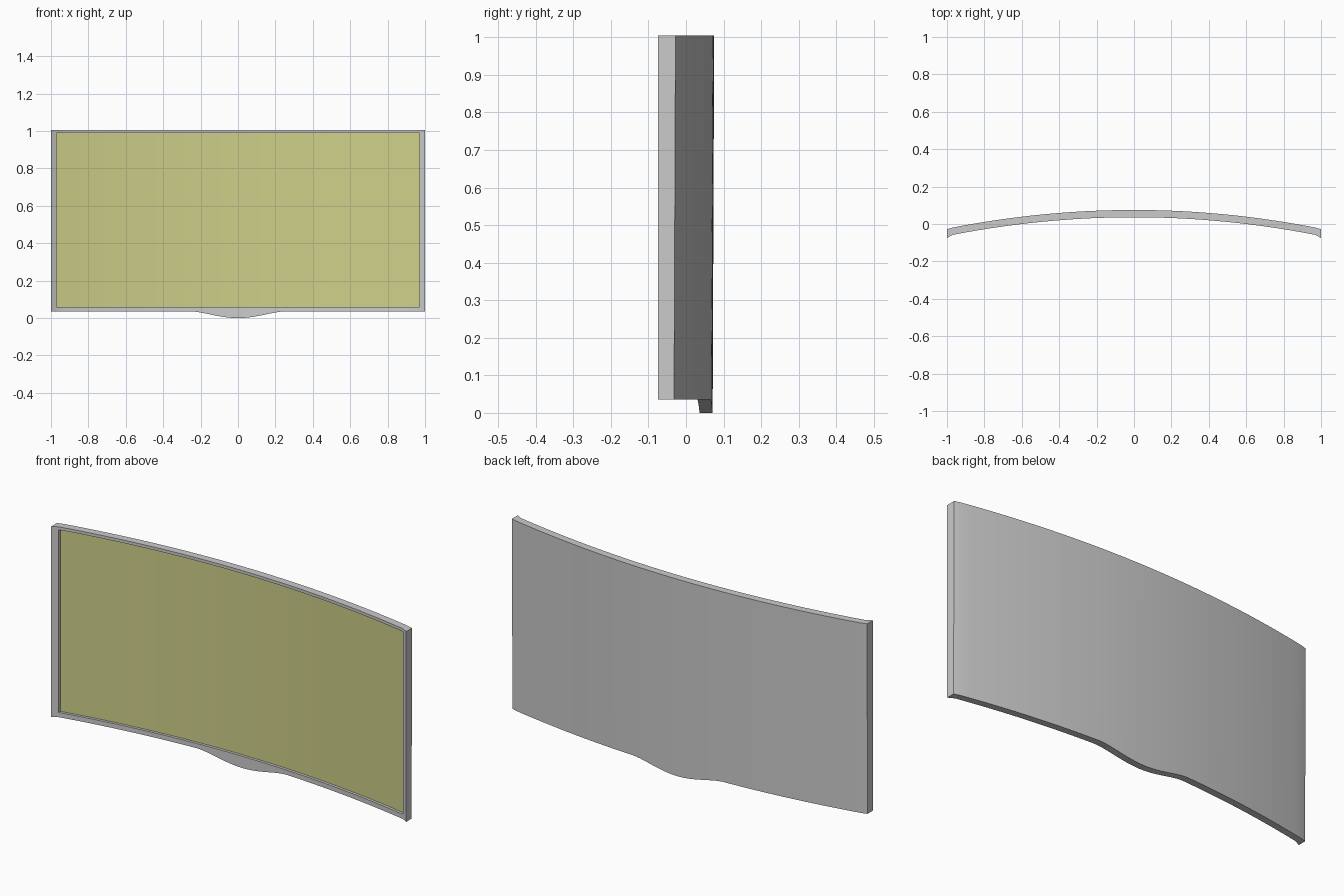
import bpy, bmesh, math

if "Cube" in bpy.data.objects:
    bpy.data.objects.remove(bpy.data.objects["Cube"])

BOTTOM, TOP = 0.036, 1.005          # panel height limits
INNER_LOW, INNER_HIGH = 0.06, 0.99  # screen opening
EDGE, OPEN_X, CHIN_X = 1.0, 0.97, 0.25
RECESS = 0.014


def front_y(x):
    return -0.075 if abs(x) == EDGE else 0.036 - 0.1 * x * x


def back_y(x, z):
    y = -0.028 if abs(x) == EDGE else 0.075 - 0.1 * x * x
    return y - 0.004 * (TOP - z)


def bottom_z(x):
    if abs(x) >= CHIN_X:
        return BOTTOM
    return BOTTOM * (1 - math.cos(math.pi / 2 * x / CHIN_X) ** 1.5)


def make_object(name, bm):
    bmesh.ops.recalc_face_normals(bm, faces=bm.faces)
    mesh = bpy.data.meshes.new(name)
    bm.to_mesh(mesh)
    bm.free()
    obj = bpy.data.objects.new(name, mesh)
    bpy.context.collection.objects.link(obj)
    bpy.ops.object.select_all(action='DESELECT')
    obj.select_set(True)
    bpy.context.view_layer.objects.active = obj
    bpy.ops.object.shade_smooth_by_angle(angle=math.radians(25))
    return obj


# Column positions: denser across the chin
side = [CHIN_X + (OPEN_X - CHIN_X) * i / 16 for i in range(17)]
side[-1] = OPEN_X
middle = [CHIN_X * i / 12 for i in range(-11, 12)]
xs = [-EDGE] + [-x for x in reversed(side)] + middle + side + [EDGE]

# Curved housing with a bezel, recess walls and a bulging chin
bm = bmesh.new()
columns = []
for x in xs:
    f, low = front_y(x), bottom_z(x)
    points = [(f, low), (f, INNER_LOW), (f, INNER_HIGH), (f, TOP),
              (back_y(x, TOP), TOP), (back_y(x, low), low)]
    if abs(x) < EDGE:
        points += [(f + RECESS, INNER_LOW), (f + RECESS, INNER_HIGH)]
    columns.append([bm.verts.new((x, y, z)) for y, z in points])

for a, b in zip(columns, columns[1:]):
    opening = len(a) == len(b)
    strips = [(0, 1), (2, 3), (3, 4), (4, 5), (5, 0)]
    strips += [(1, 6), (7, 2)] if opening else [(1, 2)]
    for i, j in strips:
        bm.faces.new((a[i], a[j], b[j], b[i]))
for end in (columns[0], columns[-1]):
    bm.faces.new(end)
for c in (columns[1], columns[-2]):
    bm.faces.new((c[1], c[2], c[7], c[6]))
make_object("curved_housing", bm)

# Curved screen at the bottom of the recess
bm = bmesh.new()
rows = [[bm.verts.new((x, front_y(x) + RECESS, z)) for z in (INNER_LOW, INNER_HIGH)]
        for x in xs[1:-1]]
for a, b in zip(rows, rows[1:]):
    bm.faces.new((a[0], b[0], b[1], a[1]))
screen = make_object("screen", bm)
if screen.data.polygons[0].normal.y > 0:
    screen.data.flip_normals()
mat = bpy.data.materials.new("screen_yellow")
mat.diffuse_color = (0.62, 0.63, 0.25, 1)
mat.use_nodes = True
mat.node_tree.nodes["Principled BSDF"].inputs["Base Color"].default_value = mat.diffuse_color
screen.data.materials.append(mat)
